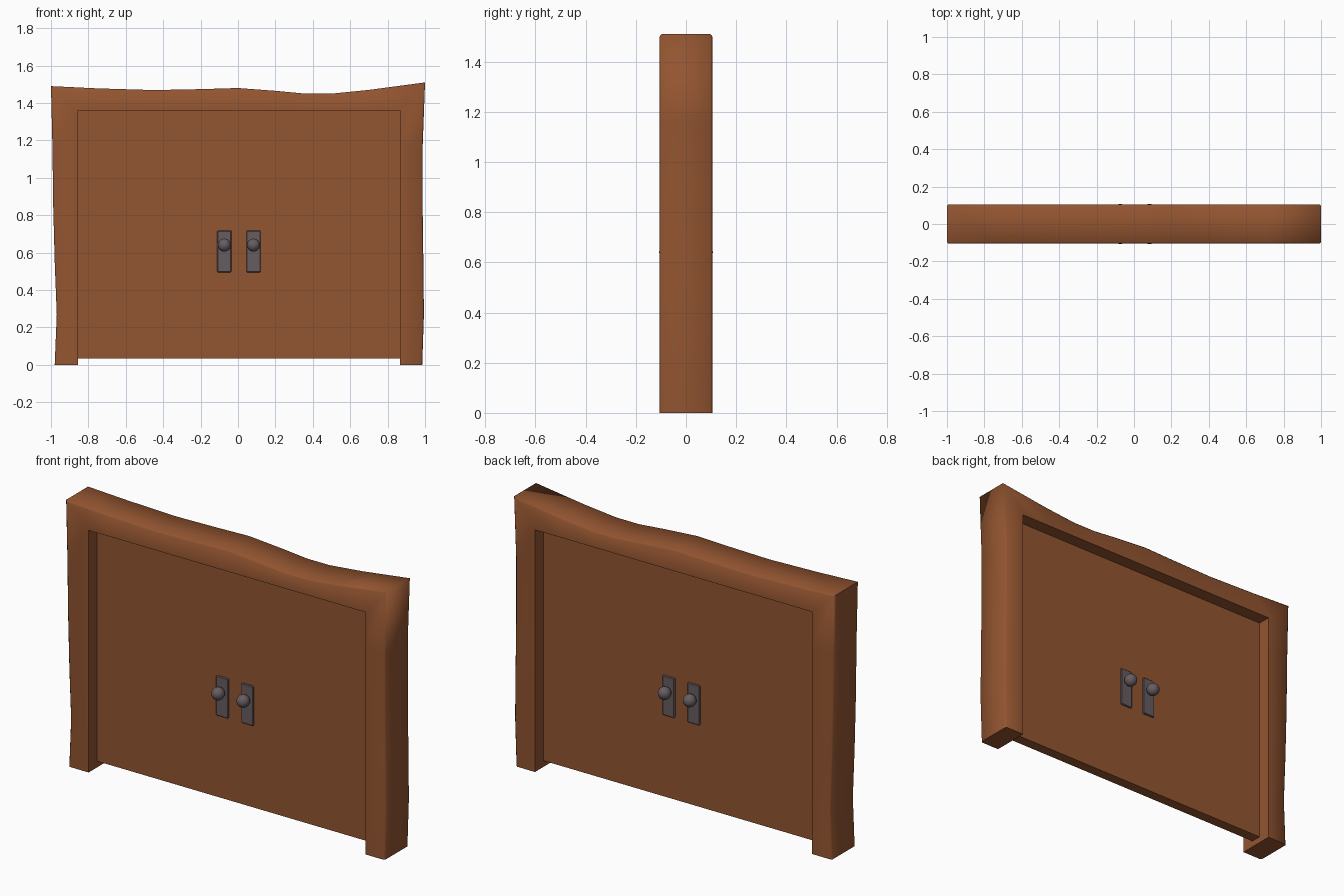
import bpy, bmesh, math

if "Cube" in bpy.data.objects:
    bpy.data.objects.remove(bpy.data.objects["Cube"])

def material(name, rgb):
    m = bpy.data.materials.new(name)
    m.diffuse_color = (*rgb, 1)
    m.use_nodes = True
    m.node_tree.nodes["Principled BSDF"].inputs["Base Color"].default_value = m.diffuse_color
    return m

wood = material("brown_wood", (0.29, 0.09, 0.03))
metal = material("grey_metal", (0.135, 0.108, 0.115))

def finish(bm, name, mat):
    bmesh.ops.recalc_face_normals(bm, faces=bm.faces[:])
    me = bpy.data.meshes.new(name)
    bm.to_mesh(me)
    bm.free()
    me.materials.append(mat)
    ob = bpy.data.objects.new(name, me)
    bpy.context.collection.objects.link(ob)
    return ob

def box(name, x0, x1, y0, y1, z0, z1, mat, bevel=0):
    bm = bmesh.new()
    bmesh.ops.create_cube(bm, size=1)
    for v in bm.verts:
        v.co = ((x0 + x1) / 2 + v.co.x * (x1 - x0),
                (y0 + y1) / 2 + v.co.y * (y1 - y0),
                (z0 + z1) / 2 + v.co.z * (z1 - z0))
    if bevel:
        bmesh.ops.bevel(bm, geom=bm.edges[:], offset=bevel, segments=1, affect='EDGES')
    return finish(bm, name, mat)

# Door frame: wavy outer outline paired with a straight inner opening
L, R, T, D = -0.855, 0.865, 1.36, 0.105
left = [(-.98, 0), (-.969, .27), (-.98, .55), (-.988, .85), (-.992, 1.16)]
top = [(-1, 1.49), (-.75, 1.478), (-.45, 1.469), (-.2, 1.474), (0, 1.48),
       (.2, 1.465), (.36, 1.45), (.5, 1.45), (.7, 1.47), (1, 1.51)]
right = [(.987, 1.16), (.987, .85), (.991, .55), (.994, .27), (.985, 0)]
pairs = ([((x, z), (L, z)) for x, z in left]
         + [((x, z), (min(max(x, L), R), T)) for x, z in top]
         + [((x, z), (R, z)) for x, z in right])

bm = bmesh.new()
rings = []
for (ox, oz), (ix, iz) in pairs:
    rings.append([bm.verts.new(c) for c in
                  ((ox, -D, oz), (ix, -D, iz), (ix, D, iz), (ox, D, oz))])
rim = []
for a, b in zip(rings, rings[1:]):
    for i in range(4):
        j = (i + 1) % 4
        bm.faces.new((a[i], a[j], b[j], b[i]))
    rim += [bm.edges.get((a[0], b[0])), bm.edges.get((a[3], b[3]))]
bm.faces.new(rings[0])
bm.faces.new(rings[-1][::-1])
bmesh.ops.recalc_face_normals(bm, faces=bm.faces[:])
bmesh.ops.bevel(bm, geom=rim, offset=0.008, segments=1, affect='EDGES')
for f in bm.faces:
    f.smooth = True
# Keep the opening, feet and one top corner crisp
for e in bm.edges:
    if len(e.link_faces) == 2 and e.calc_face_angle() > math.radians(50):
        if (e.verts[0].co.x + e.verts[1].co.x) / 2 < 0.95 or e.verts[0].co.z < 0.1:
            e.smooth = False
finish(bm, "door_frame", wood)

# Door panel recessed in the middle of the frame
box("door_panel", L - 0.005, R + 0.005, -0.03, 0.03, 0.035, T + 0.005, wood)

# Handles: a plate and knob on both faces of each door
for tag, x in (("left", -0.073), ("right", 0.083)):
    for side, s in (("front", -1), ("back", 1)):
        y0, y1 = sorted((s * 0.02, s * 0.039))
        box(f"{tag}_{side}_plate", x - .038, x + .038, y0, y1, .495, .718, metal, 0.004)
        bpy.ops.mesh.primitive_uv_sphere_add(segments=24, ring_count=12, radius=0.035,
                                             location=(x, s * 0.072, 0.64))
        knob = bpy.context.object
        knob.name = f"{tag}_{side}_knob"
        knob.data.materials.append(metal)
        bpy.ops.object.shade_smooth()
        bpy.ops.mesh.primitive_cylinder_add(vertices=16, radius=0.014, depth=0.04,
                                            location=(x, s * 0.05, 0.64),
                                            rotation=(math.pi / 2, 0, 0))
        stem = bpy.context.object
        stem.name = f"{tag}_{side}_knob_stem"
        stem.data.materials.append(metal)
        bpy.ops.object.shade_smooth_by_angle()
